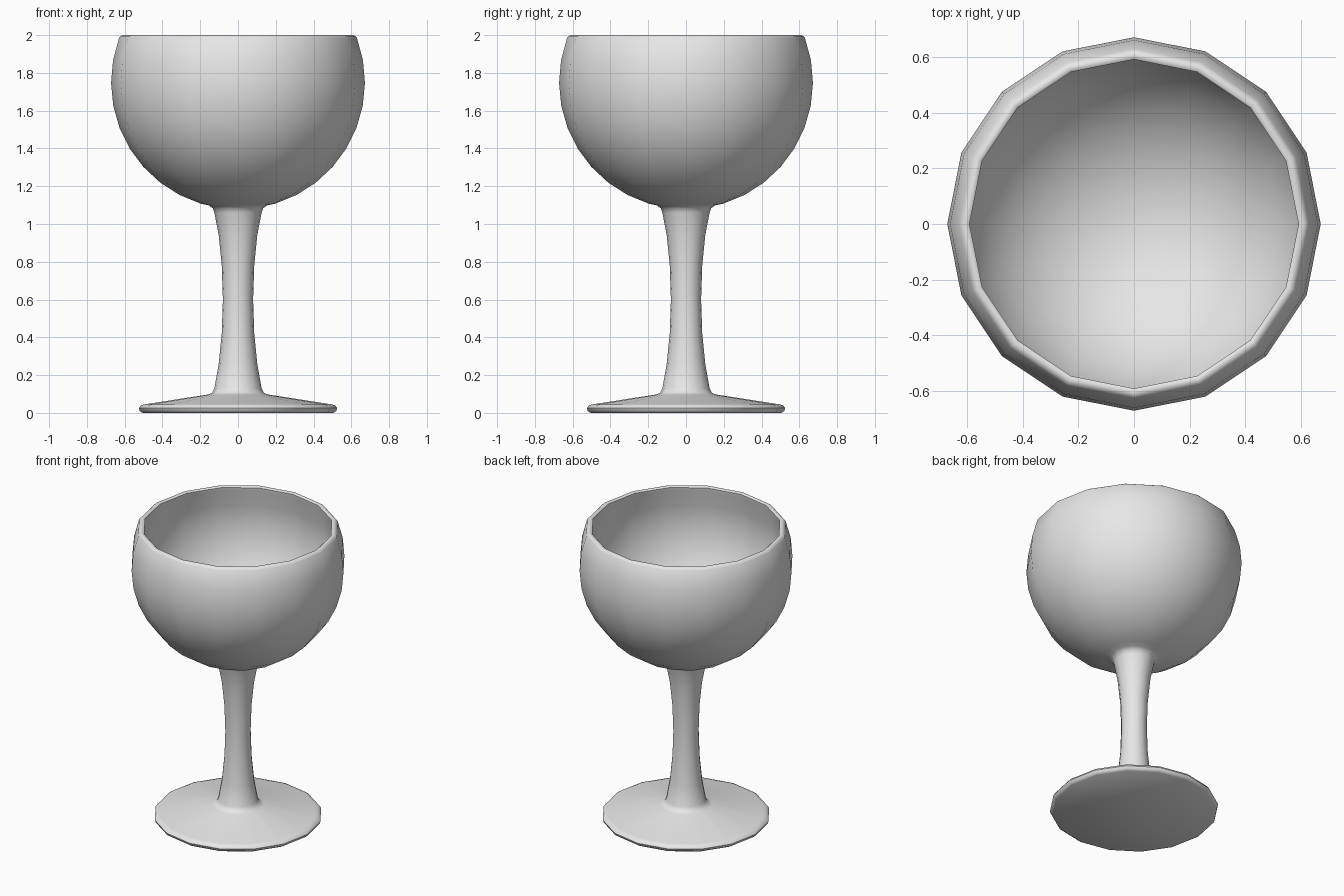
import bpy
import bmesh
from math import sin, cos, radians, pi

cube = bpy.data.objects.get("Cube")
if cube:
    bpy.data.objects.remove(cube, do_unlink=True)

SIDES = 16
BOWL_Z = 1.75

grey = bpy.data.materials.new("plain_grey")
grey.use_nodes = True
colour = (0.8, 0.8, 0.8, 1)
grey.diffuse_color = colour
grey.node_tree.nodes["Principled BSDF"].inputs["Base Color"].default_value = colour


def arc(radius, start, end, steps):
    """Bowl profile points, with angles measured from the horizontal."""
    angles = [radians(start + (end - start) * i / steps) for i in range(steps + 1)]
    return [(radius * cos(a), BOWL_Z + radius * sin(a)) for a in angles]


def lathe(name, profile):
    """Turn a profile that starts and ends on the axis into a closed solid."""
    bm = bmesh.new()
    rings = []
    for r, z in profile:
        count = 1 if r < 0.001 else SIDES
        rings.append([bm.verts.new((r * cos(2 * pi * i / SIDES),
                                    r * sin(2 * pi * i / SIDES), z))
                      for i in range(count)])
    for low, high in zip(rings, rings[1:]):
        for i in range(SIDES):
            j = (i + 1) % SIDES
            corners = [low[i % len(low)], low[j % len(low)],
                       high[j % len(high)], high[i % len(high)]]
            bm.faces.new(list(dict.fromkeys(corners)))
    bmesh.ops.recalc_face_normals(bm, faces=bm.faces)
    mesh = bpy.data.meshes.new(name)
    bm.to_mesh(mesh)
    bm.free()
    mesh.materials.append(grey)
    obj = bpy.data.objects.new(name, mesh)
    bpy.context.collection.objects.link(obj)
    bpy.ops.object.select_all(action='DESELECT')
    obj.select_set(True)
    bpy.context.view_layer.objects.active = obj
    bpy.ops.object.shade_smooth_by_angle(angle=radians(50))
    return obj


# Flat foot with a rounded edge and a gently sloping top
foot = [(0, 0), (0.505, 0), (0.52, 0.01), (0.525, 0.025), (0.515, 0.04),
        (0.49, 0.046), (0.16, 0.097)]
# Waisted stem with small fillets at both ends
stem = [(0.138, 0.106), (0.125, 0.13), (0.102, 0.26), (0.086, 0.42), (0.08, 0.6),
        (0.086, 0.78), (0.102, 0.94), (0.125, 1.06), (0.133, 1.083), (0.155, 1.099)]
# Outer bowl, rounded lip and hollow inside
outside = arc(0.672, -73, 20.5, 9)
lip = [(0.622, 1.994), (0.613, 2.0), (0.6, 2.0), (0.592, 1.994)]
inside = arc(0.635, 20.5, -90, 10)
inside[-1] = (0, inside[-1][1])

lathe("goblet", foot + stem + outside + lip + inside)
